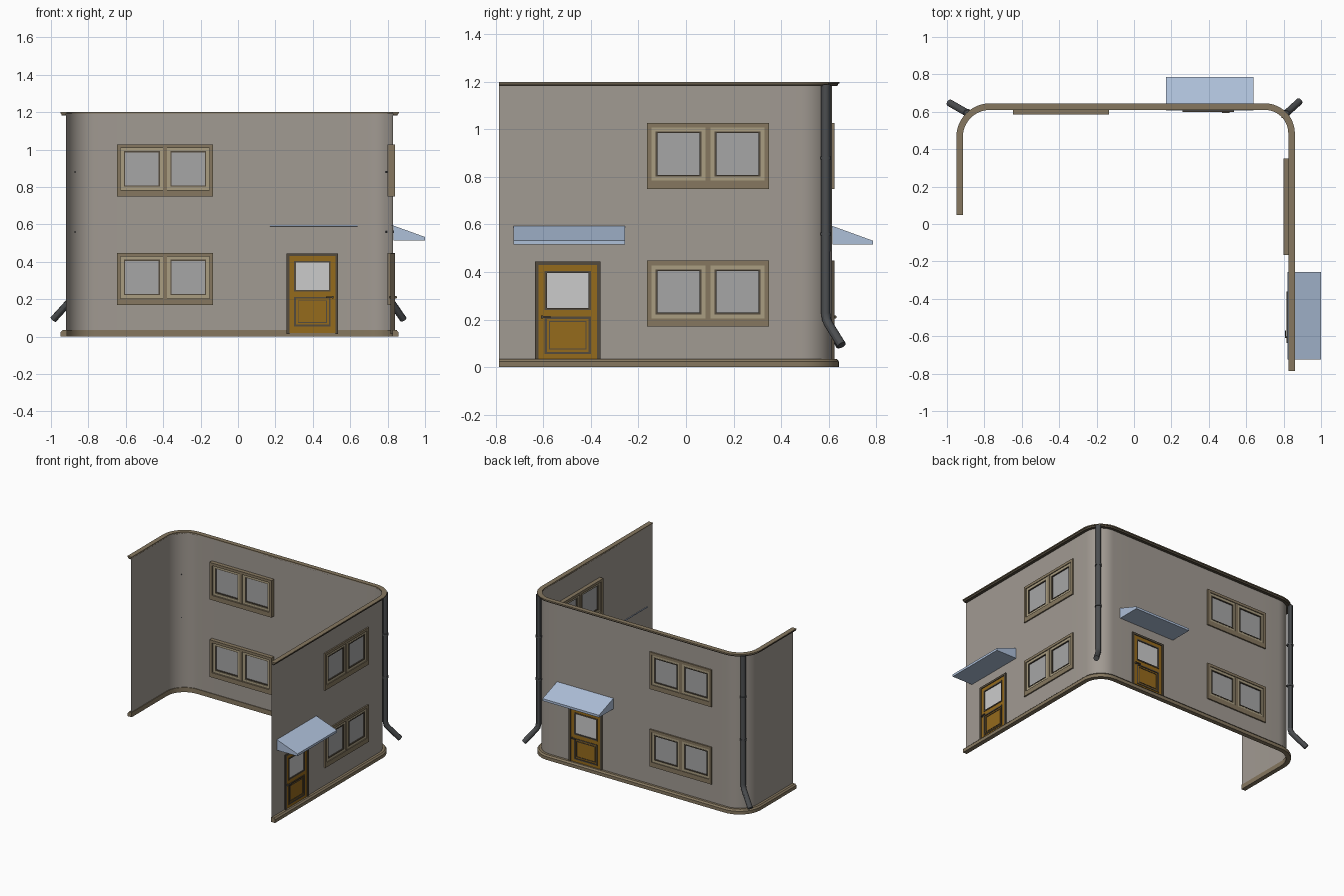
import bpy, bmesh, math
from mathutils import Matrix, Vector

if "Cube" in bpy.data.objects:
    bpy.data.objects.remove(bpy.data.objects["Cube"])


def material(name, rgb):
    m = bpy.data.materials.new(name)
    m.diffuse_color = [(c / 255) ** 2.2 for c in rgb] + [1]
    m.use_nodes = True
    m.node_tree.nodes["Principled BSDF"].inputs["Base Color"].default_value = m.diffuse_color
    return m


WALL = material("plaster", (160, 153, 145))
TRIM = material("brown_trim", (133, 119, 96))
SASH = material("light_trim", (168, 156, 128))
DARK = material("dark_edge", (84, 76, 64))
DOOR = material("ochre_door", (148, 106, 34))
GLASS = material("glass", (165, 165, 165))
DOOR_GLASS = material("door_glass", (192, 192, 192))
AWNING = material("awning_blue", (172, 190, 216))
PIPE = material("pipe_grey", (76, 78, 80))


def finish(name, bm, mat, matrix=None, smooth=False):
    bmesh.ops.recalc_face_normals(bm, faces=bm.faces)
    me = bpy.data.meshes.new(name)
    bm.to_mesh(me)
    bm.free()
    ob = bpy.data.objects.new(name, me)
    bpy.context.collection.objects.link(ob)
    me.materials.append(mat)
    if matrix:
        me.transform(matrix)
    if smooth:
        bpy.context.view_layer.objects.active = ob
        bpy.ops.object.select_all(action='DESELECT')
        ob.select_set(True)
        bpy.ops.object.shade_smooth_by_angle(angle=math.radians(30))
    return ob


# Local wall space: x to the right seen from outside, n outward, z up
def box(bm, x0, x1, n0, n1, z0, z1):
    m = Matrix.Translation(((x0 + x1) / 2, -(n0 + n1) / 2, (z0 + z1) / 2))
    bmesh.ops.create_cube(bm, size=1, matrix=m @ Matrix.Diagonal((x1 - x0, n1 - n0, z1 - z0, 1)))


def ring(bm, x0, x1, z0, z1, w, n0, n1, bottom=None):
    b = w if bottom is None else bottom
    outer = [(x0, z0), (x1, z0), (x1, z1), (x0, z1)]
    inner = [(x0 + w, z0 + b), (x1 - w, z0 + b), (x1 - w, z1 - w), (x0 + w, z1 - w)]
    loops = [[bm.verts.new((x, -n, z)) for x, z in pts]
             for pts, n in ((outer, n0), (outer, n1), (inner, n1), (inner, n0))]
    for k in range(4):
        a, c = loops[k], loops[(k + 1) % 4]
        for i in range(4):
            j = (i + 1) % 4
            bm.faces.new((a[i], a[j], c[j], c[i]))


# Layout of the two facades
XR, XL, YB = 0.83, -0.92, 0.615
WIN_Y, DOOR_Y, WIN_X, DOOR_X = 0.0925, -0.4975, -0.39, 0.3975
WIN_Z = (0.17, 0.75)
WH, DH = 0.24, 0.127

# Plan path: (x, y, outward x, outward y), with columns at opening edges
path = []
for y in (-0.787, DOOR_Y - DH, DOOR_Y + DH, WIN_Y - WH, WIN_Y + WH):
    path.append((XR, y, 1, 0))


def arc(cx, cy, r, a0):
    for i in range(13):
        a = math.radians(a0 + 90 * i / 12)
        path.append((cx + r * math.cos(a), cy + r * math.sin(a), math.cos(a), math.sin(a)))


arc(XR - 0.13, YB - 0.13, 0.13, 0)
for x in (DOOR_X + DH, DOOR_X - DH, WIN_X + WH, WIN_X - WH):
    path.append((x, YB, 0, 1))
arc(XL + 0.15, YB - 0.15, 0.15, 90)
path.append((XL, 0.047, -1, 0))

# Wall sheet with window and door openings
zs = [0.01, 0.03, 0.19, 0.432, 0.435, 0.77, 1.012, 1.2]
bm = bmesh.new()
cols = [[bm.verts.new((x, y, z)) for z in zs] for x, y, _, _ in path]
for i in range(len(path) - 1):
    mx = (path[i][0] + path[i + 1][0]) / 2
    my = (path[i][1] + path[i + 1][1]) / 2
    right, back = mx > XR - 1e-4, my > YB - 1e-4
    win = (right and abs(my - WIN_Y) < WH) or (back and abs(mx - WIN_X) < WH)
    door = (right and abs(my - DOOR_Y) < DH) or (back and abs(mx - DOOR_X) < DH)
    for k in range(len(zs) - 1):
        if (win and k in (2, 5)) or (door and 1 <= k <= 3):
            continue
        bm.faces.new((cols[i][k], cols[i + 1][k], cols[i + 1][k + 1], cols[i][k + 1]))
finish("wall", bm, WALL, smooth=True)


# Mouldings swept along the wall
def moulding(name, profile, mat):
    bm = bmesh.new()
    rows = [[bm.verts.new((x + nx * o, y + ny * o, z)) for o, z in profile] for x, y, nx, ny in path]
    n = len(profile)
    for a, b in zip(rows, rows[1:]):
        for i in range(n):
            j = (i + 1) % n
            bm.faces.new((a[i], b[i], b[j], a[j]))
    bm.faces.new(rows[0])
    bm.faces.new(rows[-1])
    finish(name, bm, mat, smooth=True)


moulding("base_moulding", [(-0.005, 0), (0.028, 0), (0.028, 0.024), (0.018, 0.035), (-0.005, 0.035)], TRIM)
moulding("cornice_cap", [(-0.005, 1.193), (0.03, 1.193), (0.03, 1.2), (-0.005, 1.2)], TRIM)
moulding("cornice_underside", [(0, 1.182), (0.022, 1.182), (0.026, 1.193), (0, 1.193)], DARK)


# Double window
def window(tag, m, z):
    top = z + 0.278
    bm = bmesh.new()
    ring(bm, -0.257, 0.257, z, top, 0.02, -0.03, 0.01, bottom=0.035)
    box(bm, -0.011, 0.011, -0.025, 0.007, z + 0.035, top - 0.02)
    finish(tag + "_frame", bm, TRIM, m)
    sash, edge, glass = bmesh.new(), bmesh.new(), bmesh.new()
    for a, b in ((-0.237, -0.011), (0.011, 0.237)):
        lo, hi = z + 0.035, top - 0.02
        ring(sash, a, b, lo, hi, 0.017, -0.018, 0.004)
        ring(edge, a + 0.017, b - 0.017, lo + 0.017, hi - 0.017, 0.007, -0.014, 0.006)
        box(glass, a + 0.024, b - 0.024, -0.008, -0.003, lo + 0.024, hi - 0.024)
    finish(tag + "_sashes", sash, SASH, m)
    finish(tag + "_gaskets", edge, DARK, m)
    finish(tag + "_glass", glass, GLASS, m)


# Half-glazed door
def door(tag, m):
    bm = bmesh.new()
    for s in (-1, 1):
        box(bm, *sorted((s * 0.1225, s * 0.1375)), -0.015, 0.01, 0.015, 0.43)
    box(bm, -0.1375, 0.1375, -0.015, 0.01, 0.43, 0.445)
    for z0, z1 in ((0.055, 0.212), (0.24, 0.405)):
        ring(bm, -0.097, 0.097, z0, z1, 0.009, -0.011, 0.008)
    ring(bm, -0.078, 0.078, 0.074, 0.193, 0.004, -0.009, 0.006)
    finish(tag + "_frame", bm, DARK, m)
    bm = bmesh.new()
    for s in (-1, 1):
        box(bm, *sorted((s * 0.097, s * 0.1225)), -0.008, 0.005, 0.02, 0.43)
    for z0, z1 in ((0.02, 0.055), (0.212, 0.24), (0.405, 0.43)):
        box(bm, -0.097, 0.097, -0.008, 0.005, z0, z1)
    box(bm, -0.088, 0.088, -0.005, 0.002, 0.064, 0.203)
    finish(tag + "_leaf", bm, DOOR, m)
    bm = bmesh.new()
    box(bm, -0.088, 0.088, -0.004, 0.001, 0.249, 0.396)
    finish(tag + "_glass", bm, DOOR_GLASS, m)
    bm = bmesh.new()
    for s, face in ((1, 0.005), (-1, -0.008)):
        box(bm, -0.113, -0.104, *sorted((face, face + s * 0.012)), 0.205, 0.217)
        box(bm, -0.113, -0.073, *sorted((face + s * 0.008, face + s * 0.014)), 0.207, 0.215)
    finish(tag + "_handles", bm, DARK, m)


# Sloping awning over the door
def awning(tag, m):
    bm = bmesh.new()
    prof = [(-0.008, 0.597), (0.171, 0.532), (0.171, 0.515), (0.001, 0.515), (0.001, 0.588), (-0.008, 0.591)]
    a, b = [[bm.verts.new((x, -n, z)) for n, z in prof] for x in (-0.234, 0.234)]
    for i in range(6):
        j = (i + 1) % 6
        bm.faces.new((a[i], a[j], b[j], b[i]))
    bm.faces.new(a)
    bm.faces.new(b)
    finish(tag + "_awning", bm, AWNING, m)


def place(x, y, deg):
    return Matrix.Translation((x, y, 0)) @ Matrix.Rotation(math.radians(deg), 4, 'Z')


for side, wm, dm, am in (
        ("right", place(XR, WIN_Y, 90), place(XR, DOOR_Y, 90), place(XR, -0.491, 90)),
        ("back", place(WIN_X, YB, 180), place(DOOR_X, YB, 180), place(0.405, YB, 180))):
    for level, z in zip(("lower", "upper"), WIN_Z):
        window(f"{side}_{level}_window", wm, z)
    door(side + "_door", dm)
    awning(side, am)


# Corner downpipes with angled outlet and brackets
def downpipe(tag, x, y, ex, ey, wall_dir):
    cu = bpy.data.curves.new(tag, 'CURVE')
    cu.dimensions = '3D'
    cu.bevel_depth, cu.bevel_resolution, cu.use_fill_caps = 0.019, 4, True
    base, end = Vector((x, y, 0.2)), Vector((ex, ey, 0.092))
    pts = [Vector((x, y, 1.19)), Vector((x, y, 0.225)), base.lerp(end, 0.06) + Vector((0, 0, 0.004)),
           base.lerp(end, 0.2), end]
    sp = cu.splines.new('POLY')
    sp.points.add(len(pts) - 1)
    for p, q in zip(sp.points, pts):
        p.co = (*q, 1)
    ob = bpy.data.objects.new(tag, cu)
    bpy.context.collection.objects.link(ob)
    me = bpy.data.meshes.new_from_object(ob.evaluated_get(bpy.context.evaluated_depsgraph_get()))
    bpy.data.objects.remove(ob)
    bm = bmesh.new()
    bm.from_mesh(me)
    bmesh.ops.remove_doubles(bm, verts=bm.verts, dist=1e-5)
    finish(tag, bm, PIPE, smooth=True)
    bm = bmesh.new()
    for z in (0.56, 0.88):
        bmesh.ops.create_cone(bm, cap_ends=True, segments=20, radius1=0.023, radius2=0.023,
                              depth=0.012, matrix=Matrix.Translation((x, y, z)))
        pin = place(x, y, wall_dir) @ Matrix.Translation((0.015, 0, z))
        bmesh.ops.create_cube(bm, size=1, matrix=pin @ Matrix.Diagonal((0.03, 0.006, 0.006, 1)))
    finish(tag + "_brackets", bm, PIPE, smooth=True)


downpipe("right_downpipe", 0.81, 0.588, 0.884, 0.655, 225)
downpipe("left_downpipe", -0.889, 0.592, -0.987, 0.648, -45)
